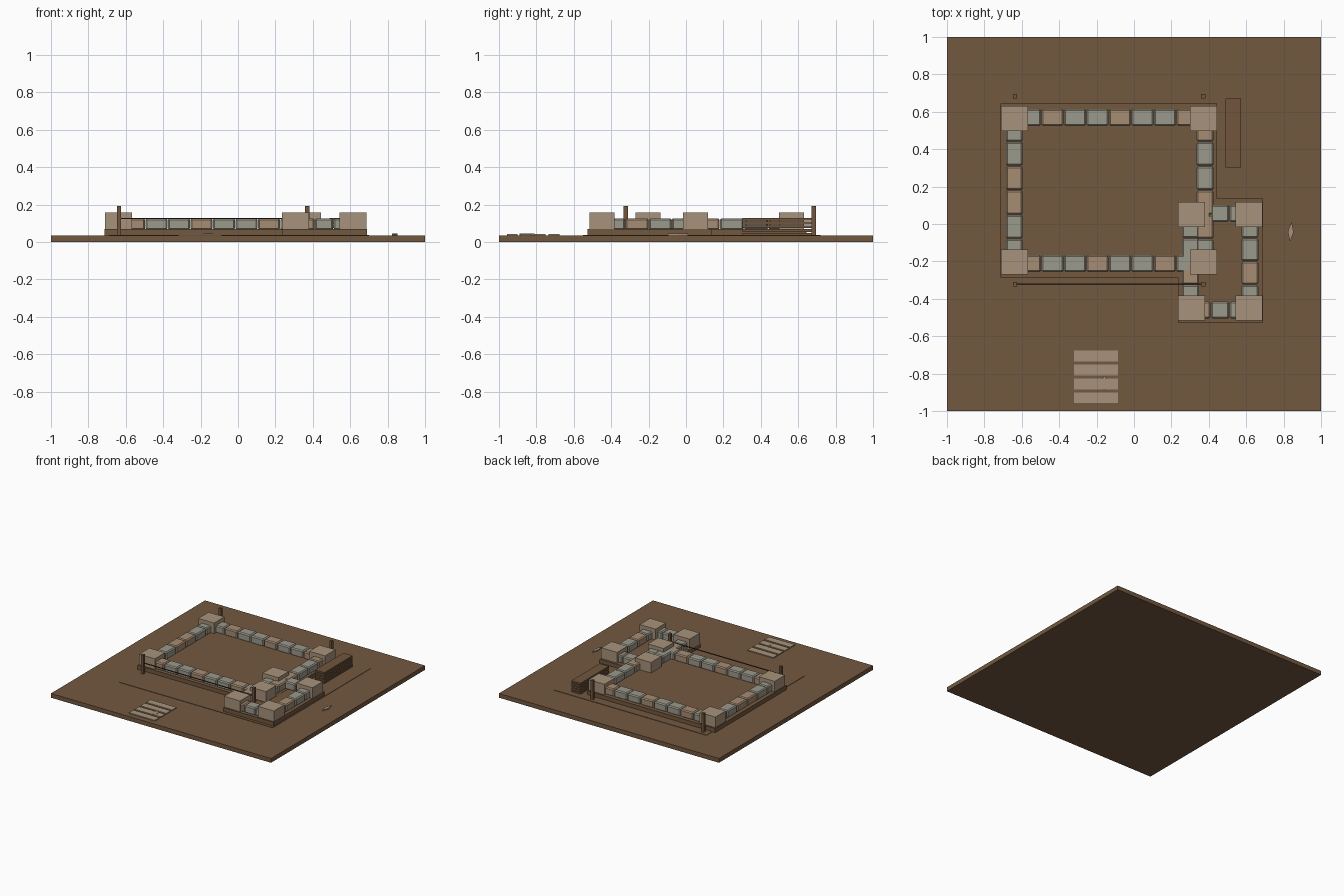
import bpy
import bmesh
from mathutils import Matrix

cube = bpy.data.objects.get("Cube")
if cube:
    bpy.data.objects.remove(cube, do_unlink=True)


def material(name, rgb):
    mat = bpy.data.materials.new(name)
    mat.use_nodes = True
    col = (*rgb, 1)
    mat.diffuse_color = col
    mat.node_tree.nodes["Principled BSDF"].inputs["Base Color"].default_value = col
    return mat


earth = material("earth_brown", (0.17, 0.098, 0.05))
wood = material("timber_brown", (0.165, 0.094, 0.048))
pale = material("pale_sandstone", (0.39, 0.29, 0.198))
tan = material("warm_sandstone", (0.38, 0.265, 0.175))
grey = material("grey_stone", (0.33, 0.32, 0.26))
twine = material("dark_twine", (0.06, 0.035, 0.02))


def finish(name, bm, mat, bevel=0):
    mesh = bpy.data.meshes.new(name)
    bm.to_mesh(mesh)
    bm.free()
    mesh.materials.append(mat)
    obj = bpy.data.objects.new(name, mesh)
    bpy.context.collection.objects.link(obj)
    if bevel:
        mod = obj.modifiers.new("worn_edges", "BEVEL")
        mod.width = bevel
        mod.segments = 1
    return obj


def box(name, x0, x1, y0, y1, z0, z1, mat, bevel=0):
    bm = bmesh.new()
    bmesh.ops.create_cube(bm, size=1)
    centre = Matrix.Translation(((x0 + x1) / 2, (y0 + y1) / 2, (z0 + z1) / 2))
    bm.transform(centre @ Matrix.Diagonal((x1 - x0, y1 - y0, z1 - z0, 1)))
    return finish(name, bm, mat, bevel)


GROUND, BASE, WALL, CORNER = 0.035, 0.07, 0.127, 0.157

# Ground and levelled earth
box("ground", -1, 1, -1, 1, 0, GROUND, earth)
box("levelled_earth", -0.69, 0.7, -0.55, 0.72, GROUND - 0.01, GROUND + 0.003, earth)

# Solid footings of the main room and the annex
box("main_footing", -0.715, 0.445, -0.285, 0.645, GROUND, BASE, earth)
box("annex_footing", 0.235, 0.69, -0.527, 0.135, GROUND, BASE - 0.001, earth)


def wall(name, axis, start, end, across, colours, thick=0.09):
    """A row of stones along x or y; one letter of colours for each stone."""
    pitch = (end - start) / len(colours)
    for i, letter in enumerate(colours):
        a = start + i * pitch + 0.0015
        b = a + pitch - 0.003
        c, d = across - thick / 2, across + thick / 2
        span = (a, b, c, d) if axis == "x" else (c, d, a, b)
        mat = grey if letter == "g" else tan
        box(f"{name}_stone_{i + 1}", *span, BASE - 0.005, WALL, mat, 0.008)


# Wall courses
wall("main_front_wall", "x", -0.615, 0.345, -0.212, "tggtggtg")
wall("main_back_wall", "x", -0.615, 0.345, 0.57, "gtggtggt")
wall("main_right_wall", "y", -0.21, 0.57, -0.64, "ggttgg")
wall("main_left_wall", "y", -0.21, 0.57, 0.38, "gttggt")
wall("annex_back_wall", "x", 0.31, 0.61, 0.057, "tgg")
wall("annex_front_wall", "x", 0.31, 0.61, -0.46, "tgg")
wall("annex_left_wall", "y", -0.45, 0.05, 0.62, "gtgg")
wall("annex_right_wall", "y", -0.45, 0.05, 0.302, "gtgg")

# Raised corner blocks
for room, xs, ys in (("main", (-0.638, 0.371), (-0.204, 0.565)),
                     ("annex", (0.307, 0.616), (-0.449, 0.051))):
    for x, side in zip(xs, ("right", "left")):
        for y, end in zip(ys, ("front", "back")):
            box(f"{room}_{end}_{side}_corner", x - 0.072, x + 0.072,
                y - 0.067, y + 0.067, BASE - 0.005, CORNER, pale)

# Survey posts and the string between the front pair
for x, side in ((-0.637, "right"), (0.37, "left")):
    for y, end in ((-0.322, "front"), (0.683, "back")):
        box(f"{end}_{side}_post", x - 0.011, x + 0.011, y - 0.011, y + 0.011,
            GROUND, 0.193, wood)
box("survey_string", -0.637, 0.37, -0.325, -0.319, 0.122, 0.128, twine)

# Stacked planks
for i in range(5):
    z = GROUND + 0.02 * i
    box(f"plank_{i + 1}", 0.49, 0.573, 0.303, 0.67, z, z + 0.014, wood)

# Cut slabs laid in a row
for i in range(4):
    y = -0.706 - 0.0743 * i
    box(f"cut_slab_{i + 1}", -0.32, -0.085, y - 0.029, y + 0.029,
        GROUND, GROUND + 0.008, pale)


# Loose diamond-shaped chips
def chip(name, x, y, sx, sy):
    bm = bmesh.new()
    bmesh.ops.create_cone(bm, cap_ends=True, segments=4, radius1=1, radius2=1, depth=1)
    bm.transform(Matrix.Translation((x, y, GROUND + 0.005))
                 @ Matrix.Rotation(-0.08, 4, "Z") @ Matrix.Diagonal((sx, sy, 0.009, 1)))
    finish(name, bm, pale)


chip("loose_chip", 0.838, -0.042, 0.016, 0.054)
chip("slab_chip", -0.16, -0.85, 0.026, 0.04)
